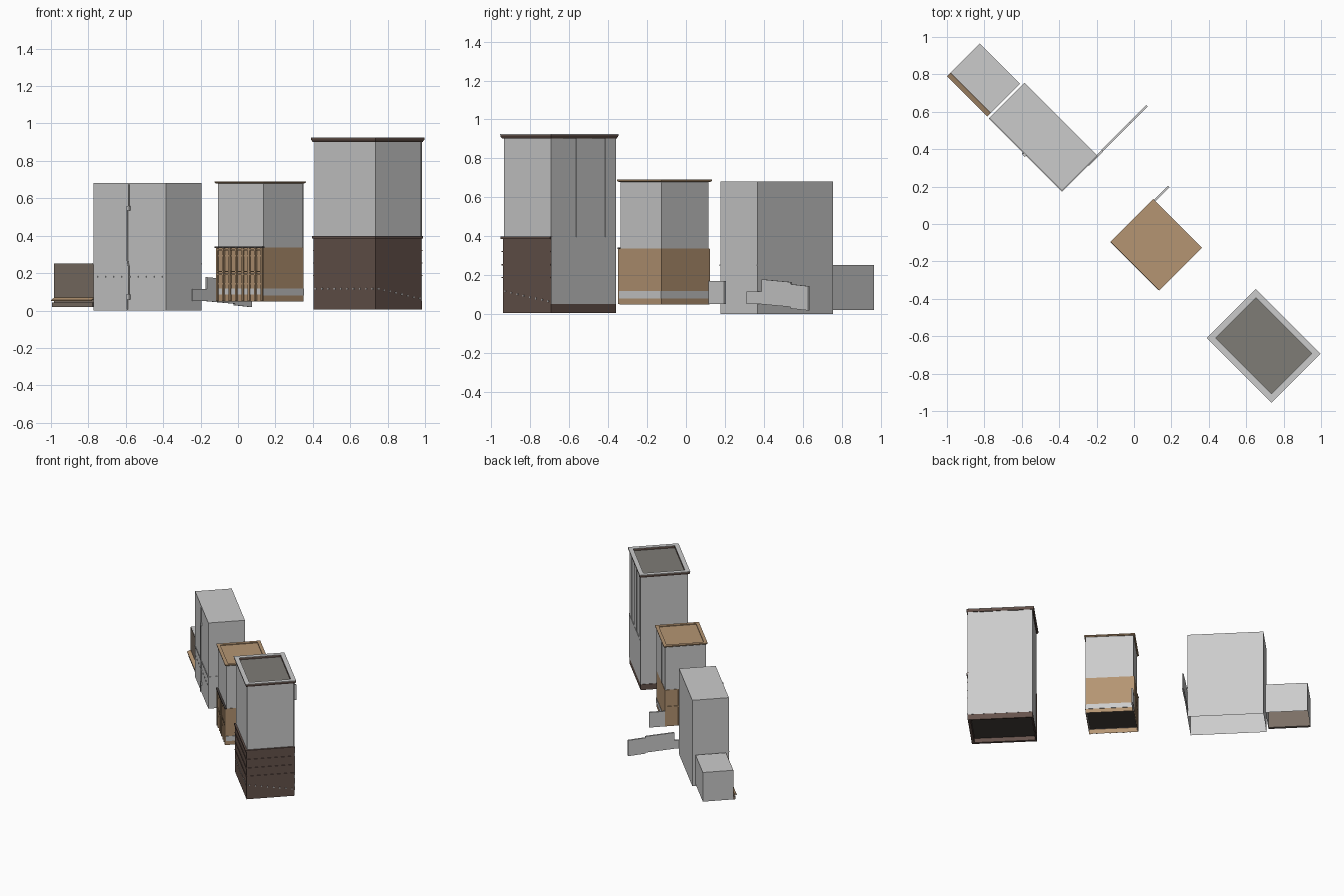
import bpy, bmesh, math
from mathutils import Vector

if "Cube" in bpy.data.objects:
    bpy.data.objects.remove(bpy.data.objects["Cube"])

S = math.sqrt(0.5)

def material(name, r, g, b):
    m = bpy.data.materials.new(name)
    m.diffuse_color = (r, g, b, 1)
    m.use_nodes = True
    m.node_tree.nodes["Principled BSDF"].inputs["Base Color"].default_value = m.diffuse_color
    return m

BROWN = material("brown_stone", 0.13, 0.085, 0.07)
DARK = material("dark_trim", 0.06, 0.05, 0.045)
TAN = material("tan_wood", 0.46, 0.30, 0.17)
ROOF = material("roof_felt", 0.21, 0.20, 0.18)
TAUPE = material("taupe_render", 0.20, 0.16, 0.13)

# Each building has its front corner, u running back-left and v running back-right
class Plan:
    def __init__(self, x, y, u, v):
        self.x, self.y, self.u, self.v = x, y, u, v

    def at(self, u, v, z):
        return Vector((self.x + S * (v - u), self.y + S * (u + v), z))

def finish(name, bm, mat):
    bmesh.ops.recalc_face_normals(bm, faces=bm.faces[:])
    me = bpy.data.meshes.new(name)
    bm.to_mesh(me)
    bm.free()
    ob = bpy.data.objects.new(name, me)
    bpy.context.collection.objects.link(ob)
    if mat:
        me.materials.append(mat)
    return ob

def add_box(bm, p, u0, u1, v0, v1, z0, z1, dz=0, floor=True):
    c = [(u0, v0), (u1, v0), (u1, v1), (u0, v1)]
    lo = [bm.verts.new(p.at(u, v, z0 + (dz if v == v1 else 0))) for u, v in c]
    hi = [bm.verts.new(p.at(u, v, z1 + (dz if v == v1 else 0))) for u, v in c]
    for i in range(4):
        j = (i + 1) % 4
        bm.faces.new((lo[i], lo[j], hi[j], hi[i]))
    bm.faces.new(hi)
    if floor:
        bm.faces.new(lo[::-1])

def boxes(name, p, specs, mat=None, **kw):
    bm = bmesh.new()
    for s in specs:
        add_box(bm, p, *s, **kw)
    return finish(name, bm, mat)

def band(name, p, profile, mat=None):
    """Closed (outward offset, z) profile swept round the plan rectangle."""
    bm = bmesh.new()
    rings = []
    for o, z in profile:
        rings.append([bm.verts.new(p.at(u, v, z)) for u, v in
                      ((-o, -o), (p.u + o, -o), (p.u + o, p.v + o), (-o, p.v + o))])
    for k, a in enumerate(rings):
        b = rings[(k + 1) % len(rings)]
        for i in range(4):
            j = (i + 1) % 4
            bm.faces.new((a[i], a[j], b[j], b[i]))
    return finish(name, bm, mat)

def ledge(name, p, z0, z1, out, mat):
    """Moulding along the two street faces."""
    boxes(name, p, [(-out, p.u, -out, 0.01, z0, z1), (-out, 0.01, -out, p.v, z0, z1)], mat)

# ---------- Tall tower ----------
A = Plan(0.735, -0.942, 0.470, 0.352)
boxes("tower_walls", A, [(0.004, A.u - 0.004, 0.004, A.v - 0.004, 0.05, 0.905)])
boxes("tower_stone_front", A, [(0, A.u, 0, 0.02, 0.006, 0.39)], BROWN)
boxes("tower_stone_side", A, [(0, 0.02, 0, A.v, 0.006, 0.39)], BROWN)
band("tower_base", A, [(0, 0.006), (0, 0.05), (-0.01, 0.05), (-0.01, 0.006)], BROWN)
boxes("tower_floor", A, [(0.01, A.u - 0.01, 0.01, A.v - 0.01, 0.04, 0.05)], DARK)
for i, z in enumerate((0.185, 0.25, 0.318)):
    ledge(f"tower_ledge_{i}", A, z, z + 0.006, 0.004, BROWN)
ledge("tower_belt_course", A, 0.385, 0.398, 0.009, BROWN)
band("tower_cornice", A, [(-0.01, 0.902), (0.003, 0.902), (0.009, 0.914),
                          (0.009, 0.922), (-0.024, 0.922), (-0.024, 0.902)], BROWN)
band("tower_coping", A, [(0.0095, 0.921), (0.0095, 0.925), (-0.024, 0.925), (-0.024, 0.921)])
boxes("tower_roof", A, [(0.02, A.u - 0.02, 0.02, A.v - 0.02, 0.9, 0.908)], ROOF)
# pilaster strips on the back-right wall
boxes("tower_pilasters", A, [(u0, u1, A.v - 0.006, A.v, 0.395, 0.905)
                             for u0, u1 in ((0, 0.085), (0.184, 0.297), (0.396, A.u))])
boxes("tower_lower_back_wall", A, [(0, A.u, A.v - 0.006, A.v + 0.001, 0.05, 0.395)])
# row of small lamps, level on the front and sloping along the side
lamps = [(u - 0.004, u + 0.004, -0.005, 0, 0.113, 0.121)
         for u in [0.02 + 0.0478 * i for i in range(10)]]
for i in range(8):
    v, z = 0.02 + 0.0445 * i, 0.113 - 0.0075 * i
    lamps.append((-0.005, 0, v - 0.004, v + 0.004, z, z + 0.008))
boxes("tower_lamps", A, lamps)

# ---------- Middle building ----------
B = Plan(0.135, -0.342, 0.350, 0.304)
boxes("middle_upper_walls", B, [(0.003, B.u - 0.003, 0.003, B.v - 0.003, 0.335, 0.682)])
boxes("middle_lower_walls", B, [(0, B.u, 0, B.v, 0.048, 0.337)], TAN, floor=False)
boxes("middle_floor", B, [(0.004, B.u - 0.004, 0.004, B.v - 0.004, 0.085, 0.092)], DARK)
boxes("middle_stone_band_side", B, [(-0.003, 0.006, -0.002, B.v, 0.08, 0.118)])
boxes("middle_stone_band_back", B, [(0, B.u, B.v - 0.006, B.v + 0.003, 0.08, 0.118)])
boxes("middle_stone_band_front", B, [(0, B.u, -0.002, 0.006, 0.085, 0.118)])
band("middle_cornice", B, [(-0.01, 0.678), (0.002, 0.678), (0.009, 0.684),
                           (0.009, 0.69), (-0.016, 0.69), (-0.016, 0.678)], TAN)
boxes("middle_roof", B, [(0.01, B.u - 0.01, 0.01, B.v - 0.01, 0.677, 0.684)], TAN)
boxes("middle_back_pilaster", B, [(0, 0.217, B.v - 0.005, B.v, 0.337, 0.68)])
# timber framing on the front and left faces
frame = []
for i in range(8):
    u = 0.006 + i * (B.u - 0.012) / 7
    frame.append((u - 0.006, u + 0.006, -0.009, 0, 0.05, 0.335))
for z in (0.19, 0.205, 0.322):
    frame.append((0, B.u, -0.007, 0, z, z + 0.007))
for i in range(7):
    v = 0.006 + i * (B.v - 0.012) / 6
    frame.append((B.u, B.u + 0.006, v - 0.005, v + 0.005, 0.05, 0.335))
frame.append((B.u, B.u + 0.005, 0, B.v, 0.195, 0.207))
boxes("middle_timber_frame", B, frame, TAN)
boxes("middle_timber_sills", B, [(0.012 + 0.0483 * i, 0.048 + 0.0483 * i, -0.004, 0, z, z + 0.008)
                                 for i in range(7) for z in (0.14, 0.29)], TAN)
boxes("middle_front_cornice", B, [(-0.003, B.u + 0.008, -0.012, 0.005, 0.334, 0.342)], DARK)
boxes("middle_yard_wall", B, [(B.u - 0.008, B.u + 0.004, B.v - 0.01, B.v + 0.115, 0.05, 0.17)])

# ---------- Long grey block ----------
C = Plan(-0.385, 0.177, 0.550, 0.268)
boxes("block_walls", C, [(0, C.u, 0, C.v, 0, 0.682)], floor=False)
boxes("block_ledge_front", C, [(-0.003, C.u, -0.004, 0.004, 0.247, 0.254)])
boxes("block_ledge_side", C, [(-0.003, 0.004, -0.004, C.v, 0.247, 0.254)])
boxes("block_sign_lamps", C, [(u - 0.004, u + 0.004, -0.004, 0, 0.177, 0.185)
                              for u in [0.03 + 0.061 * i for i in range(9)]])
# downpipe with bends and collector boxes
pipe = bpy.data.curves.new("downpipe", 'CURVE')
pipe.dimensions = '3D'
pipe.bevel_depth = 0.004
pipe.bevel_resolution = 1
path = [(0.277, 0.675), (0.277, 0.56), (0.287, 0.54), (0.287, 0.27),
        (0.277, 0.24), (0.277, 0.09), (0.287, 0.07), (0.287, 0.005)]
sp = pipe.splines.new('POLY')
sp.points.add(len(path) - 1)
for pt, (u, z) in zip(sp.points, path):
    pt.co = (*C.at(u, -0.006, z), 1)
bpy.context.collection.objects.link(bpy.data.objects.new("downpipe", pipe))
boxes("downpipe_boxes", C, [(0.268, 0.288, -0.012, 0, 0.535, 0.56),
                            (0.268, 0.294, -0.01, 0, 0.06, 0.085)])
# stepped yard wall leading off the back corner
boxes("block_yard_wall_low", C, [(-0.007, 0.005, 0.195, 0.305, 0.05, 0.115)])
boxes("block_yard_wall_middle", C, [(-0.006, 0.006, 0.304, 0.516, 0.05, 0.178)], dz=-0.014)
boxes("block_yard_wall_end", C, [(-0.006, 0.006, 0.516, 0.643, 0.028, 0.153)], dz=-0.01)

# ---------- Small shop ----------
D = Plan(-0.765, 0.595, 0.304, 0.220)
boxes("shop_walls", D, [(0, D.u, 0, D.v, 0.02, 0.252)], floor=False)
boxes("shop_front", D, [(0, D.u, -0.004, 0.002, 0.02, 0.25)], TAUPE)
boxes("shop_awning", D, [(0, D.u, 0, -0.029, 0.066, 0.071)], TAN, dz=-0.015)
boxes("shop_step", D, [(0, D.u, -0.02, 0, 0.02, 0.042)], TAUPE)
